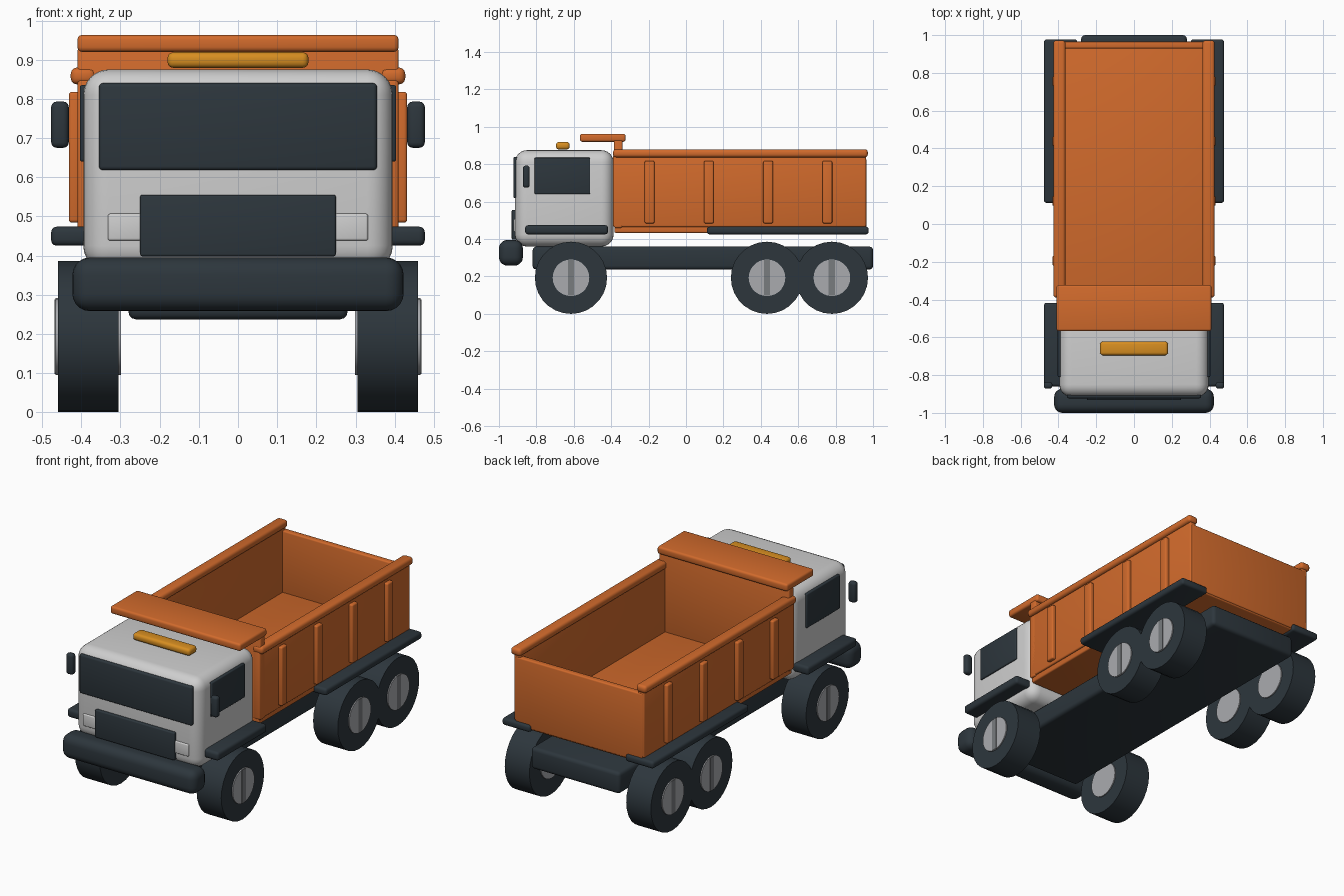
import bpy
import math

cube = bpy.data.objects.get("Cube")
if cube:
    bpy.data.objects.remove(cube, do_unlink=True)


def material(name, r, g, b):
    m = bpy.data.materials.new(name)
    m.use_nodes = True
    m.diffuse_color = (r, g, b, 1)
    bsdf = next(n for n in m.node_tree.nodes if n.type == "BSDF_PRINCIPLED")
    bsdf.inputs["Base Color"].default_value = (r, g, b, 1)
    return m


ORANGE = material("orange paint", 0.64, 0.145, 0.025)
DARK = material("dark slate", 0.026, 0.037, 0.046)
WHITE = material("off white paint", 0.62, 0.62, 0.62)
AMBER = material("amber lens", 0.68, 0.27, 0.015)
METAL = material("hub metal", 0.40, 0.41, 0.43)
SHADE = material("hub bar grey", 0.19, 0.20, 0.21)


def finish(ob, name, mat, bevel=0, segments=3):
    ob.name = name
    ob.data.materials.append(mat)
    bpy.ops.object.transform_apply(location=False, rotation=True, scale=True)
    if bevel:
        mod = ob.modifiers.new("Rounded edges", "BEVEL")
        mod.width = bevel
        mod.segments = segments
        mod.limit_method = "ANGLE"
        bpy.ops.object.modifier_apply(modifier=mod.name)
    bpy.ops.object.shade_smooth_by_angle(angle=math.radians(35))
    return ob


def box(name, mat, x, y, z, bevel=0.008, segments=3):
    """Rounded box from (min, max) ranges."""
    spans = (x, y, z)
    bpy.ops.mesh.primitive_cube_add(size=1, location=[(a + b) / 2 for a, b in spans])
    ob = bpy.context.object
    ob.scale = [b - a for a, b in spans]
    return finish(ob, name, mat, bevel, segments)


def pair(name, mat, x, y, z, bevel=0.008):
    """Matching boxes on the left (+x) and right (-x)."""
    box("left_" + name, mat, x, y, z, bevel)
    box("right_" + name, mat, (-x[1], -x[0]), y, z, bevel)


def disc(name, mat, x, y, z, radius, width, sides):
    bpy.ops.mesh.primitive_cylinder_add(vertices=sides, radius=radius, depth=width,
                                        location=(x, y, z), rotation=(0, math.pi / 2, 0))
    return finish(bpy.context.object, name, mat)


# Chassis and bumper
box("chassis", DARK, (-0.28, 0.28), (-0.82, 1.0), (0.237, 0.36), 0.02)
box("front_bumper", DARK, (-0.423, 0.423), (-1.0, -0.872), (0.258, 0.395), 0.045, 5)

# Cab with its glass, grille and lamps
box("cab", WHITE, (-0.395, 0.395), (-0.915, -0.387), (0.36, 0.875), 0.065, 6)
box("windscreen", DARK, (-0.355, 0.355), (-0.923, -0.89), (0.618, 0.84), 0.01)
box("grille", DARK, (-0.25, 0.25), (-0.932, -0.89), (0.398, 0.555), 0.006)
pair("headlight", WHITE, (0.22, 0.332), (-0.923, -0.89), (0.438, 0.507), 0.006)
pair("side_window", DARK, (0.37, 0.404), (-0.81, -0.512), (0.64, 0.835), 0.006)
pair("mirror", DARK, (0.432, 0.477), (-0.872, -0.836), (0.675, 0.793), 0.014)
pair("cab_step", DARK, (0.33, 0.477), (-0.86, -0.417), (0.425, 0.474), 0.015)
box("roof_light", AMBER, (-0.18, 0.18), (-0.695, -0.622), (0.879, 0.919), 0.015)

# Dump bed
box("bed_floor", ORANGE, (-0.4, 0.4), (-0.383, 0.96), (0.433, 0.48))
pair("bed_side", ORANGE, (0.37, 0.41), (-0.39, 0.962), (0.465, 0.85))
pair("bed_rim", ORANGE, (0.363, 0.427), (-0.39, 0.972), (0.837, 0.88), 0.016)
box("tailgate", ORANGE, (-0.4, 0.4), (0.93, 0.965), (0.44, 0.83))
box("headboard", ORANGE, (-0.41, 0.41), (-0.385, -0.34), (0.46, 0.93))
box("cab_guard", ORANGE, (-0.41, 0.41), (-0.567, -0.323), (0.92, 0.963), 0.012)
for i in range(4):
    y = -0.195 + i * 0.317
    pair(f"bed_rib_{i + 1}", ORANGE, (0.4, 0.432), (y - 0.026, y + 0.026), (0.484, 0.818))

# Rear fenders
pair("rear_fender", DARK, (0.3, 0.477), (0.112, 0.977), (0.425, 0.466), 0.014)

# Wheels: tyre, hub showing on both faces, and a bar across the outer hub
RADIUS = 0.193
HUB = 0.098
for axle, y in (("front", -0.615), ("middle", 0.433), ("rear", 0.78)):
    for side, s in (("left", 1), ("right", -1)):
        label = f"{axle}_{side}"
        x = s * 0.3825
        disc(label + "_tyre", DARK, x, y, RADIUS, RADIUS, 0.155, 28)
        disc(label + "_hub", METAL, x, y, RADIUS, HUB, 0.167, 28)
        bar = sorted((s * 0.46, s * 0.468))
        box(label + "_hub_bar", SHADE, bar, (y - 0.017, y + 0.017),
            (RADIUS - 0.095, RADIUS + 0.095), 0)
